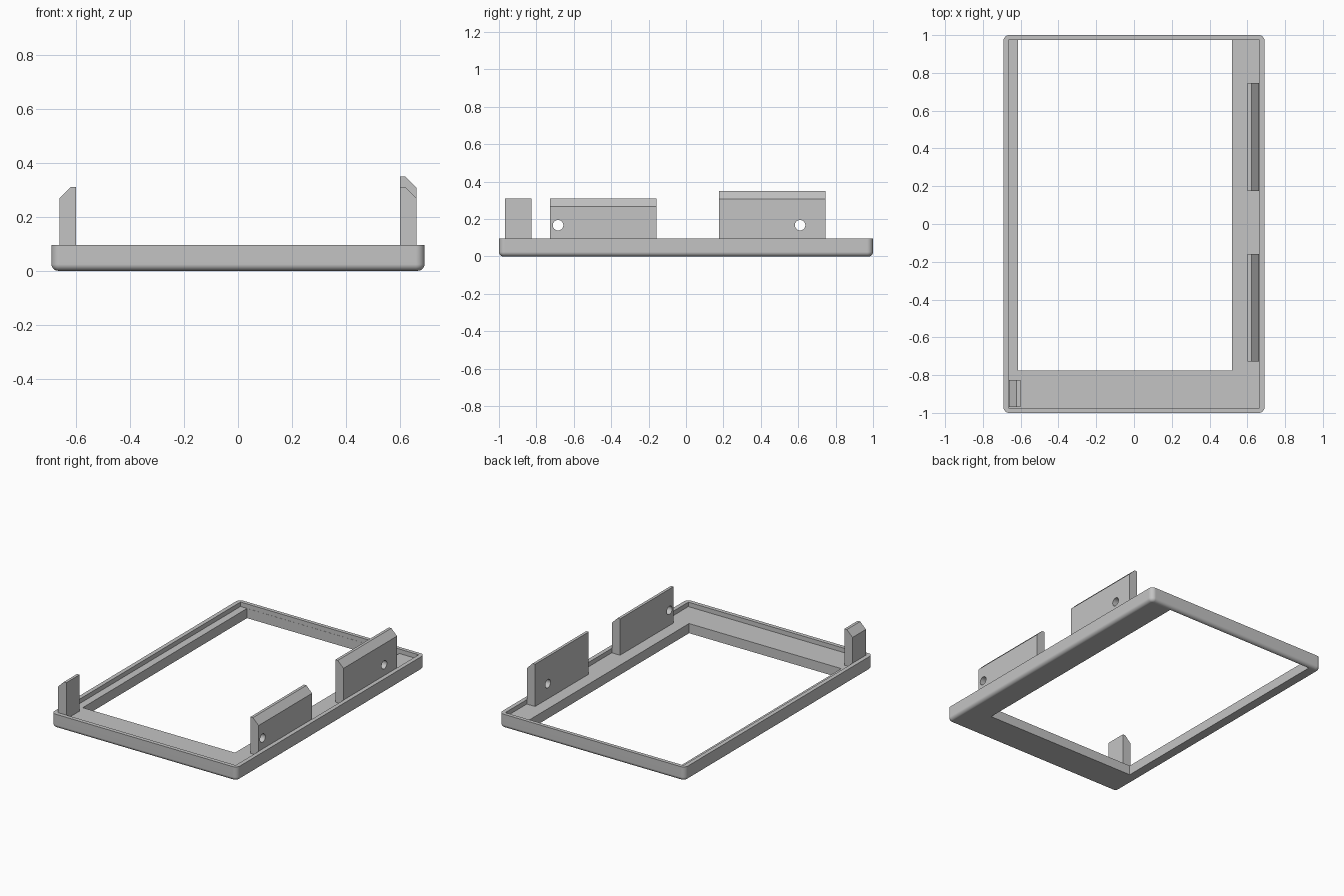
import bpy, bmesh, math

if "Cube" in bpy.data.objects:
    bpy.data.objects.remove(bpy.data.objects["Cube"])

grey = bpy.data.materials.new("grey plastic")
grey.diffuse_color = (0.55, 0.55, 0.55, 1)
grey.use_nodes = True
grey.node_tree.nodes["Principled BSDF"].inputs["Base Color"].default_value = grey.diffuse_color


def make_object(name, bm):
    bmesh.ops.recalc_face_normals(bm, faces=bm.faces)
    mesh = bpy.data.meshes.new(name)
    bm.to_mesh(mesh)
    bm.free()
    mesh.materials.append(grey)
    obj = bpy.data.objects.new(name, mesh)
    bpy.context.collection.objects.link(obj)
    return obj


def ring(x0, x1, y0, y1, r, z, steps=8):
    """Rectangle loop with rounded corners (r = 0 gives square corners)."""
    pts = []
    corners = [(x1 - r, y1 - r), (x0 + r, y1 - r), (x0 + r, y0 + r), (x1 - r, y0 + r)]
    for i, (cx, cy) in enumerate(corners):
        for k in range(steps + 1):
            a = math.pi / 2 * (i + k / steps)
            pts.append((cx + r * math.cos(a), cy + r * math.sin(a), z))
    return pts


# Frame: closed loft through window, rounded underside, outer wall, rim and floor
HX, HY, TOP, FLOOR, ROUND, CORNER = 0.692, 1.0, 0.095, 0.065, 0.024, 0.032
window = (-0.615, 0.52, -0.775, 0.974, 0)
rim = (-0.664, 0.664, -0.973, 0.975, 0)
rings = [ring(*window, 0)]
for k in range(7):
    a = math.pi / 2 * k / 6
    d = ROUND * (1 - math.sin(a))
    rings.append(ring(-HX + d, HX - d, -HY + d, HY - d, CORNER - d, ROUND * (1 - math.cos(a))))
rings += [ring(-HX, HX, -HY, HY, CORNER, TOP), ring(*rim, TOP),
          ring(*rim, FLOOR), ring(*window, FLOOR)]

bm = bmesh.new()
loops = [[bm.verts.new(p) for p in pts] for pts in rings]
for a, b in zip(loops, loops[1:] + loops[:1]):
    for i in range(len(a)):
        j = (i + 1) % len(a)
        bm.faces.new((a[i], a[j], b[j], b[i]))
bmesh.ops.remove_doubles(bm, verts=bm.verts, dist=0.0001)
frame = make_object("frame", bm)
bpy.context.view_layer.objects.active = frame
frame.select_set(True)
bpy.ops.object.shade_smooth_by_angle(angle=math.radians(30))
frame.select_set(False)
weighted = frame.modifiers.new("flat faces", 'WEIGHTED_NORMAL')
weighted.keep_sharp = True


def tab(name, side, y0, y1, top, hole_y=None):
    """Upright plate with its outer top edge chamfered, optionally drilled."""
    inner, outer, cut = 0.602, 0.663, 0.042
    profile = [(inner, 0.06), (outer, 0.06), (outer, top - cut),
               (outer - cut, top), (inner, top)]
    bm = bmesh.new()
    face = bm.faces.new([bm.verts.new((side * x, y0, z)) for x, z in profile])
    ext = bmesh.ops.extrude_face_region(bm, geom=[face])
    moved = [v for v in ext["geom"] if isinstance(v, bmesh.types.BMVert)]
    bmesh.ops.translate(bm, verts=moved, vec=(0, y1 - y0, 0))
    obj = make_object(name, bm)
    if hole_y is not None:
        # Screw hole cutter lying along x
        bm = bmesh.new()
        bmesh.ops.create_cone(bm, cap_ends=True, segments=32, radius1=0.028,
                              radius2=0.028, depth=0.3)
        for f in bm.faces:
            f.smooth = len(f.verts) == 4
        cutter = make_object(name + "_hole_cutter", bm)
        cutter.rotation_euler = (0, math.pi / 2, 0)
        cutter.location = (side * 0.63, hole_y, 0.167)
        cutter.hide_render = True
        cutter.hide_set(True)
        mod = obj.modifiers.new("hole", 'BOOLEAN')
        mod.object = cutter
        mod.operation = 'DIFFERENCE'
        mod.solver = 'EXACT'


# Mounting tabs and corner post
tab("front_tab", 1, -0.728, -0.158, 0.31, hole_y=-0.684)
tab("back_tab", 1, 0.176, 0.746, 0.35, hole_y=0.61)
tab("corner_post", -1, -0.968, -0.826, 0.31)
